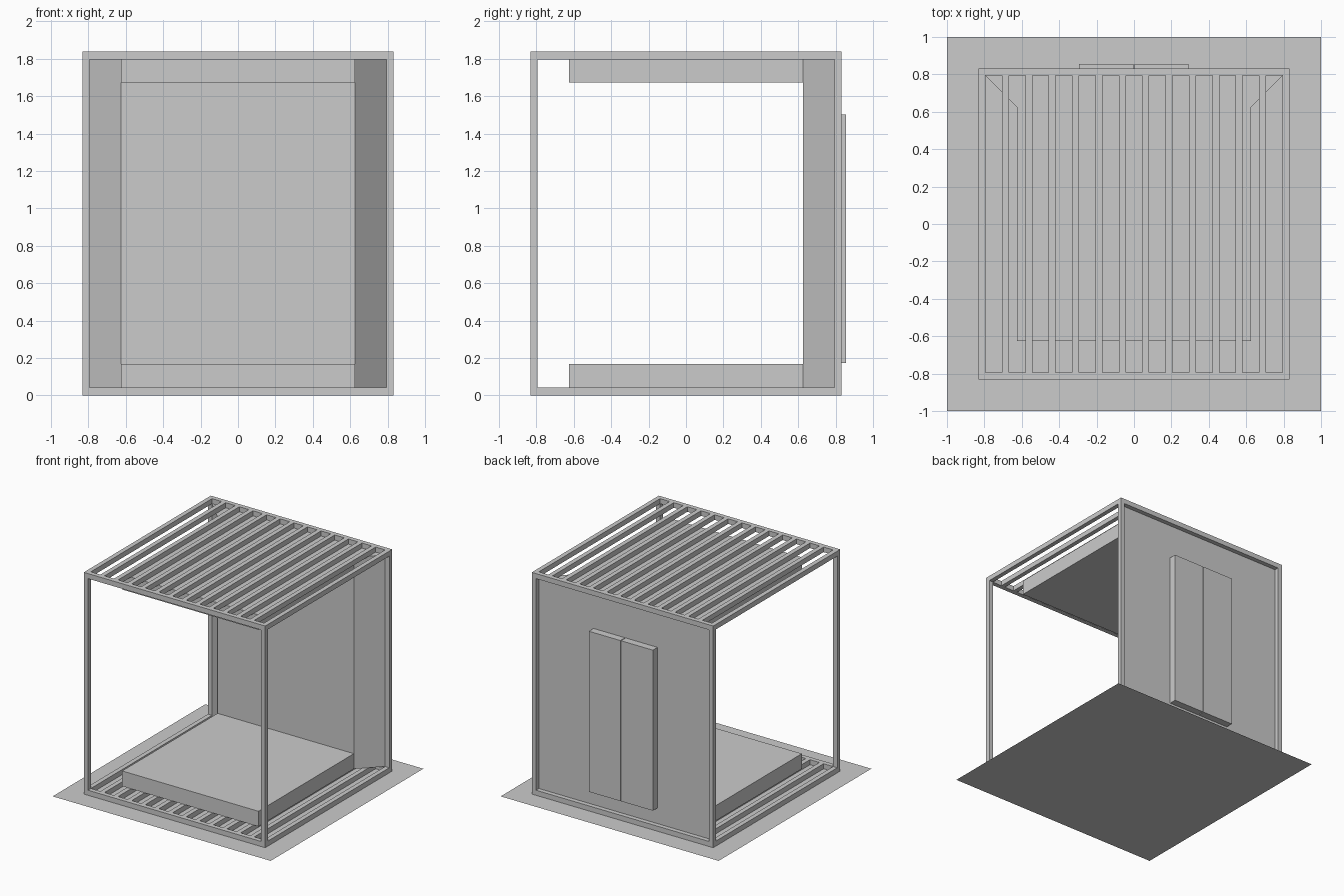
import bpy, bmesh

if "Cube" in bpy.data.objects:
    bpy.data.objects.remove(bpy.data.objects["Cube"])

OUT, IN = 0.832, 0.794        # outer and inner half width of the frame
TOP, BAR = 1.838, 0.042       # frame height and rail height


def finish(name, bm):
    bmesh.ops.recalc_face_normals(bm, faces=bm.faces)
    me = bpy.data.meshes.new(name)
    bm.to_mesh(me)
    bm.free()
    ob = bpy.data.objects.new(name, me)
    bpy.context.collection.objects.link(ob)
    return ob


def prism(name, outline, z0, z1):
    """Extrude a flat outline from z0 up to z1."""
    bm = bmesh.new()
    face = bm.faces.new([bm.verts.new((x, y, z0)) for x, y in outline])
    if z1 > z0:
        ext = bmesh.ops.extrude_face_region(bm, geom=[face], use_keep_orig=True)
        moved = [v for v in ext["geom"] if isinstance(v, bmesh.types.BMVert)]
        bmesh.ops.translate(bm, verts=moved, vec=(0, 0, z1 - z0))
    return finish(name, bm)


def box(name, x0, x1, y0, y1, z0, z1):
    return prism(name, [(x0, y0), (x1, y0), (x1, y1), (x0, y1)], z0, z1)


# Flat base sheet
box("base_sheet", -1, 1, -1, 1, 0, 0)

# Floor and roof: rails around the edge with slats between
for level, z in (("floor", 0), ("roof", TOP - BAR)):
    box(f"{level}_front_rail", -OUT, OUT, -OUT, -IN, z, z + BAR)
    box(f"{level}_back_rail", -OUT, OUT, IN, OUT, z, z + BAR)
    box(f"{level}_left_rail", -OUT, -IN, -IN, IN, z, z + BAR)
    box(f"{level}_right_rail", IN, OUT, -IN, IN, z, z + BAR)
    for i in range(12):
        x = (i - 5.5) * 0.125
        box(f"{level}_slat_{i + 1}", x - 0.0188, x + 0.0188, -IN, IN, z, z + BAR)

# Corner posts
for sx, side in ((-1, "left"), (1, "right")):
    for sy, end in ((-1, "front"), (1, "back")):
        xs, ys = sorted((sx * IN, sx * OUT)), sorted((sy * IN, sy * OUT))
        box(f"{end}_{side}_post", *xs, *ys, BAR, TOP - BAR)

# Back wall with slanted sides
prism("back_wall", [(-0.625, 0.625), (0.625, 0.625), (IN, IN), (-IN, IN)], BAR, TOP - BAR)

# Raised platform and matching ceiling block
box("platform", -0.625, 0.625, -0.625, 0.625, BAR, 0.168)
box("ceiling_block", -0.625, 0.625, -0.625, 0.625, 1.672, TOP - BAR)

# Pair of doors on the back
box("left_door", -0.295, -0.003, IN, 0.855, 0.172, 1.503)
box("right_door", 0.003, 0.292, IN, 0.855, 0.172, 1.503)
